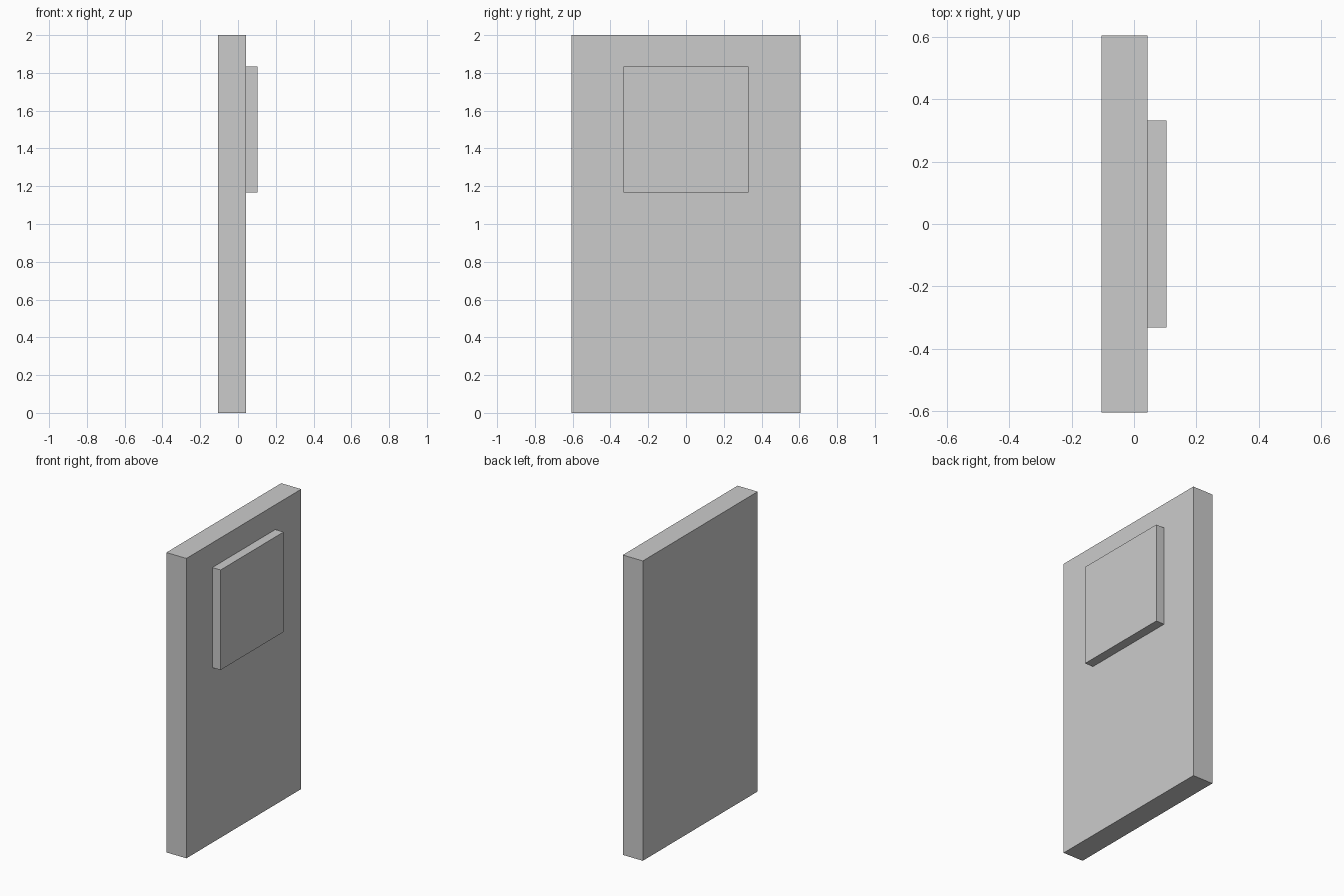
import bpy

if "Cube" in bpy.data.objects:
    bpy.data.objects.remove(bpy.data.objects["Cube"])


def box(name, x, y, z):
    """Axis-aligned box from (min, max) ranges."""
    ranges = (x, y, z)
    centre = [(a + b) / 2 for a, b in ranges]
    bpy.ops.mesh.primitive_cube_add(size=1, location=centre)
    obj = bpy.context.object
    obj.name = name
    obj.scale = [b - a for a, b in ranges]
    bpy.ops.object.transform_apply(location=False, rotation=False, scale=True)
    return obj


# Upright main slab
box("door_slab", (-0.105, 0.043), (-0.605, 0.605), (0, 2))

# Raised square panel on the +x face
box("raised_panel", (0.043, 0.104), (-0.332, 0.332), (1.168, 1.835))
